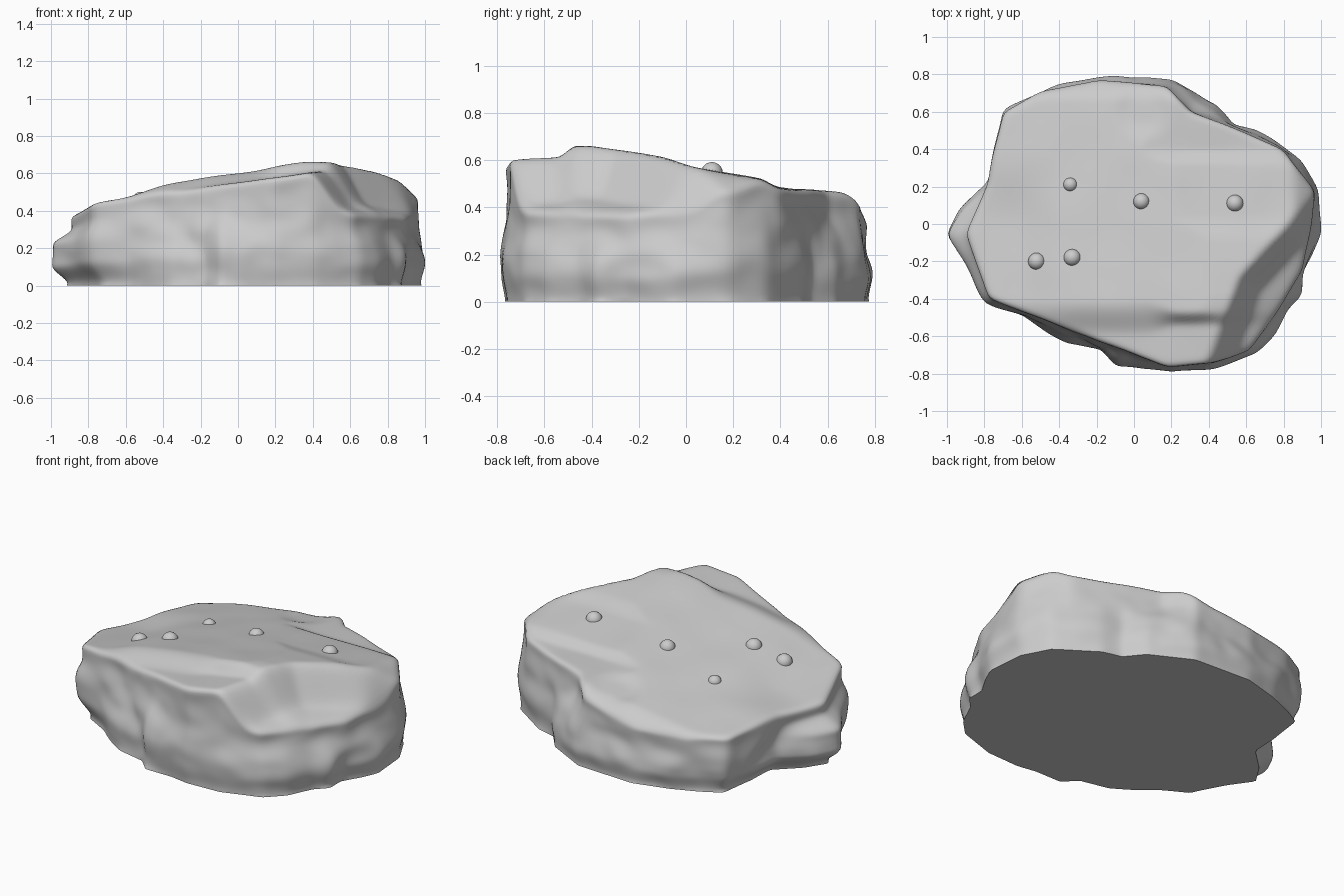
import bpy, bmesh, math
from mathutils import Vector, noise

cube = bpy.data.objects.get("Cube")
if cube:
    bpy.data.objects.remove(cube)

# Stone colour
stone = bpy.data.materials.new("pale grey stone")
stone.use_nodes = True
grey = (0.6, 0.6, 0.6, 1)
stone.diffuse_color = grey
shader = next(n for n in stone.node_tree.nodes if n.type == "BSDF_PRINCIPLED")
shader.inputs["Base Color"].default_value = grey

# Widest outline and top rim, counter-clockwise
OUTLINE = [(1.01, -.06), (.99, .18), (.9, .35), (.78, .43), (.66, .51), (.54, .54), (.45, .65),
           (.2, .78), (-.18, .8), (-.4, .74), (-.7, .62), (-.76, .4), (-.78, .22), (-.93, .08),
           (-1.02, -.06), (-.92, -.2), (-.79, -.42), (-.6, -.5), (-.36, -.65), (-.18, -.69),
           (-.1, -.77), (.08, -.77), (.2, -.79), (.42, -.78), (.66, -.7), (.76, -.6),
           (.83, -.45), (.9, -.38), (.9, -.27), (.97, -.15)]
RIM = [(.97, .18), (.8, .4), (.5, .53), (.3, .6), (.18, .74), (-.2, .77), (-.5, .71), (-.7, .6),
       (-.76, .35), (-.78, .22), (-.9, -.05), (-.78, -.4), (-.4, -.55), (-.1, -.66),
       (.18, -.77), (.4, -.75), (.62, -.68), (.8, -.42), (.9, -.25), (.95, 0)]


def smooth(t):
    t = min(1, max(0, t))
    return t * t * (3 - 2 * t)


def radius(points, angle):
    """Distance from the centre to the closed outline along a direction."""
    d = Vector((math.cos(angle), math.sin(angle)))
    for i, p in enumerate(points):
        a, b = Vector(p), Vector(points[(i + 1) % len(points)])
        ca, cb = d.x * a.y - d.y * a.x, d.x * b.y - d.y * b.x
        if ca <= 0 < cb and d.dot(a + b) > 0:
            return d.dot(a.lerp(b, ca / (ca - cb)))
    return 1


def top_height(x, y):
    """Tilted top with a front shelf, a broken corner and a curved hollow."""
    back = .595 - .17 * y - .02 * smooth((y + .1) / .15)
    back += .1 * max(y - .4, 0) - .025 * smooth((y - .32) / .07)
    z = min(.538 + .15 * x - .154 * y, back, .662)
    left_drop = .04 * smooth((-.35 - x) / .3) * smooth((.4 - y) / .4)
    z -= left_drop
    # Front shelf: a sharp step near the peak, a gentle slope elsewhere
    near_peak = smooth((x - .05) / .2)
    shelf = min(z, .55 + .14 * x - left_drop)
    z += (shelf - z) * smooth((-y - .4 - .07 * near_peak) / (.2 - .13 * near_peak))
    # Broken corner falling from the ridge, and a rounded right end
    ridge = .74 * (x - .42) - .68 * (y + .45)
    corner = .94 * (x - .4) - .34 * (y + .75)
    d = max(0, min(ridge, corner))
    z -= min(1.8 * min(d, .12) + .5 * max(d - .12, 0), max(0, z - .32))
    z -= .07 * smooth((x - .84) / .13) * smooth((y + .1) / .2)
    z -= .05 * smooth((y - .66) / .13)
    z -= .015 * smooth((.17 - math.hypot(x - .05, y - .61)) / .1)
    return z + .006 * noise.noise(Vector((x * 4, y * 4, 0)))


def wall_point(angle, s, outer, rim):
    """Point on the weathered side at fraction s of its height."""
    c, n = math.cos(angle), math.sin(angle)
    left = smooth((-c - .6) / .4)
    base = .972 - .07 * left
    start, end = .3 + .3 * left, .9 - .06 * left
    if s < .3:
        r = outer * (base + (1 - base) * smooth(s / .3))
    else:
        r = outer + (rim - outer) * smooth((s - start) / (end - start))
    z = s * (top_height(rim * c, rim * n) - .01)
    fade = math.sin(math.pi * s) ** .6 if 0 < s < 1 else 0
    bump = noise.noise(Vector((c * 3, n * 3, z * 7))) * .022
    bump += noise.noise(Vector((c * 7, n * 7, z * 11))) * .01
    if n < 0:  # slanting cleft across the front
        bump -= .02 * math.exp(-((r * c + .9 * z + .05) / .08) ** 2)
    r += fade * (bump - .008)
    return r * c, r * n, z


# Boulder: stacked wall rings, then rings closing over the top
STEPS, WALL, TOP = 240, 32, 48
angles = [2 * math.pi * i / STEPS + .0001 for i in range(STEPS)]
spans = [(a, radius(OUTLINE, a), radius(RIM, a)) for a in angles]
bm = bmesh.new()
rings = []
for k in range(WALL + 1):
    rings.append([bm.verts.new(wall_point(a, k / WALL, o, r)) for a, o, r in spans])
for k in range(1, TOP):
    t = 1 - k / TOP
    ring = []
    for a, o, r in spans:
        x, y = r * t * math.cos(a), r * t * math.sin(a)
        ring.append(bm.verts.new((x, y, top_height(x, y))))
    rings.append(ring)
for low, high in zip(rings, rings[1:]):
    for i in range(STEPS):
        j = (i + 1) % STEPS
        bm.faces.new((low[i], low[j], high[j], high[i]))
bm.faces.new(rings[-1])
bm.faces.new(list(reversed(rings[0])))
# Soften broken edges, keeping the flat base
soft = [v for ring in rings[1:] for v in ring]
for _ in range(4):
    bmesh.ops.smooth_vert(bm, verts=soft, factor=.5,
                          use_axis_x=True, use_axis_y=True, use_axis_z=True)
mesh = bpy.data.meshes.new("boulder")
bm.to_mesh(mesh)
bm.free()
boulder = bpy.data.objects.new("boulder", mesh)
bpy.context.collection.objects.link(boulder)


def finish(obj):
    obj.data.materials.append(stone)
    bpy.ops.object.select_all(action="DESELECT")
    obj.select_set(True)
    bpy.context.view_layer.objects.active = obj
    bpy.ops.object.shade_smooth_by_angle(angle=math.radians(60))


finish(boulder)

# Pebbles half sunk in the top
for i, (x, y, r) in enumerate([(-.52, -.2, .046), (-.33, -.18, .046), (-.34, .21, .038),
                               (.04, .12, .044), (.54, .11, .046)]):
    bpy.ops.mesh.primitive_uv_sphere_add(segments=24, ring_count=16, radius=r,
                                         location=(x, y, top_height(x, y) - .012))
    pebble = bpy.context.object
    pebble.name = f"pebble_{i + 1}"
    finish(pebble)
